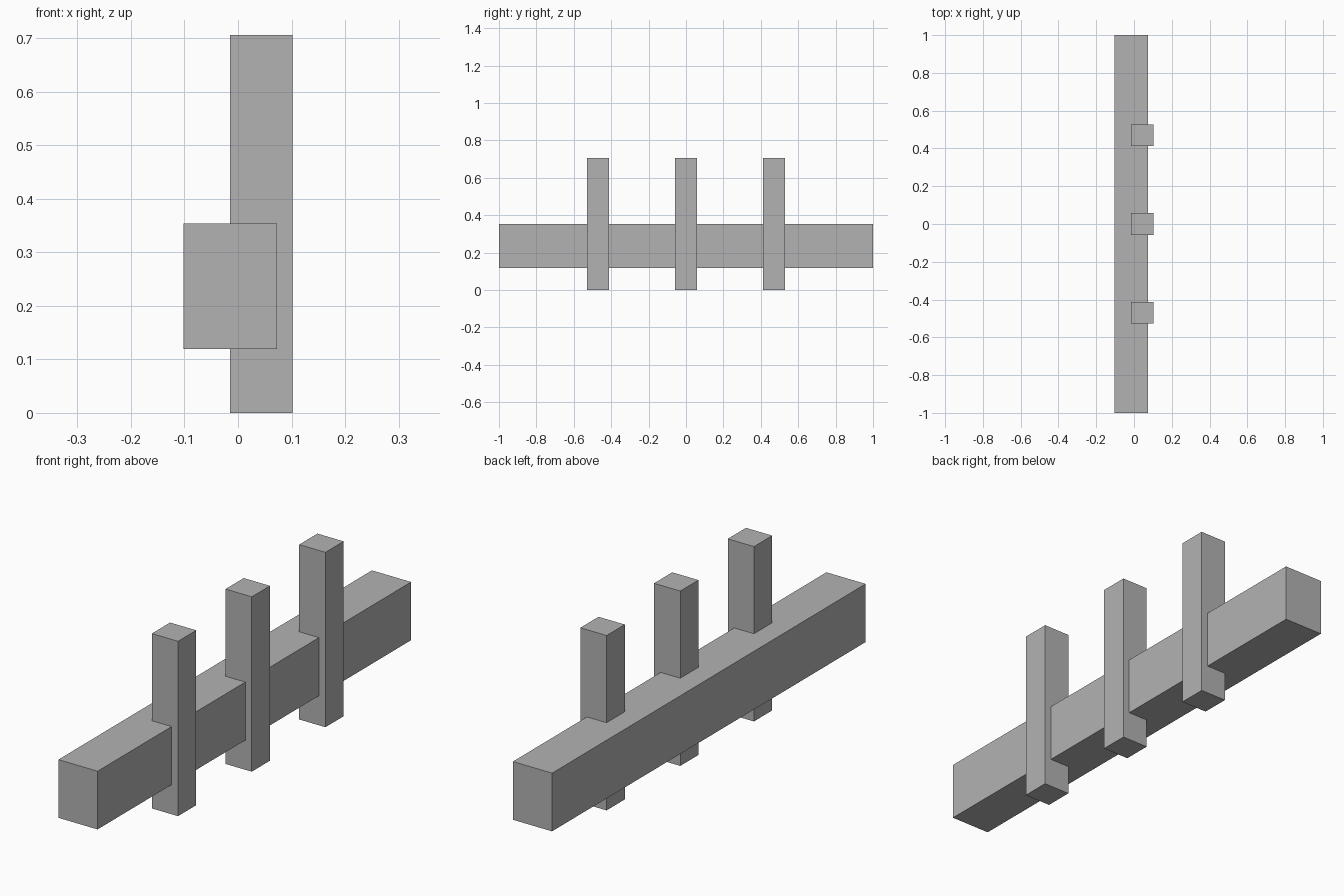
import bpy

cube = bpy.data.objects.get("Cube")
if cube:
    bpy.data.objects.remove(cube, do_unlink=True)

# Single plain grey
grey = bpy.data.materials.new("grey")
grey.use_nodes = True
color = (0.45, 0.45, 0.45, 1)
grey.diffuse_color = color
grey.node_tree.nodes["Principled BSDF"].inputs["Base Color"].default_value = color


def box(name, low, high):
    """Axis-aligned box between two corners."""
    center = [(a + b) / 2 for a, b in zip(low, high)]
    bpy.ops.mesh.primitive_cube_add(size=1, location=center)
    obj = bpy.context.object
    obj.name = name
    obj.scale = [b - a for a, b in zip(low, high)]
    bpy.ops.object.transform_apply(location=False, rotation=False, scale=True)
    obj.data.materials.append(grey)
    return obj


# Long horizontal beam
box("beam", (-0.102, -1, 0.119), (0.073, 1, 0.354))

# Three upright posts set into the beam's left side
half = 0.058
for name, y in (("front_post", -0.47), ("middle_post", 0), ("back_post", 0.47)):
    box(name, (-0.015, y - half, 0), (0.102, y + half, 0.706))
